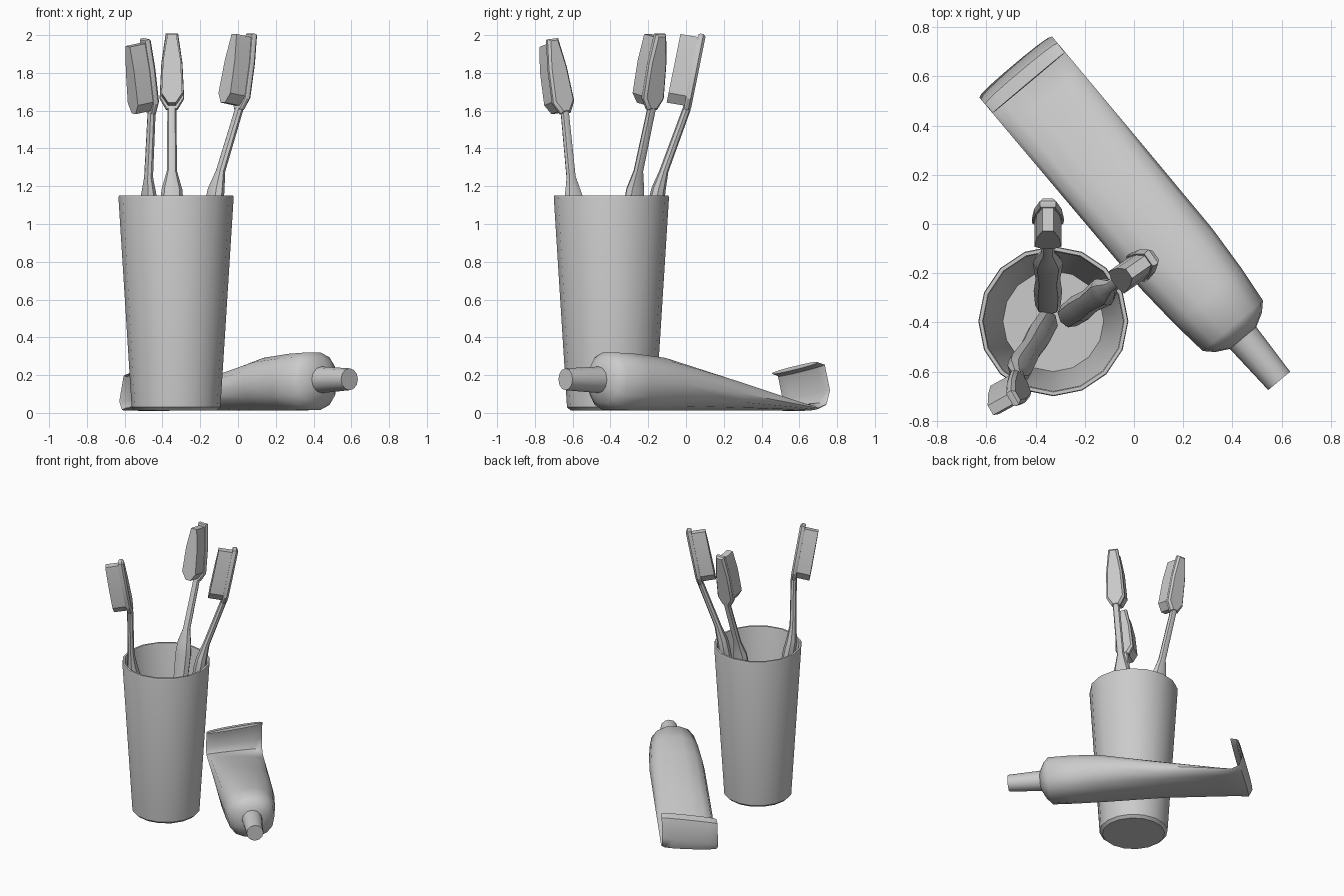
import bpy, bmesh
from math import sin, cos, pi, radians, copysign
from mathutils import Vector, Matrix

if "Cube" in bpy.data.objects:
    bpy.data.objects.remove(bpy.data.objects["Cube"])

grey = bpy.data.materials.new("plain grey")
grey.use_nodes = True
grey.diffuse_color = (0.6, 0.6, 0.6, 1)
grey.node_tree.nodes["Principled BSDF"].inputs["Base Color"].default_value = (0.6, 0.6, 0.6, 1)


def finish(name, bm, matrix, smooth=40):
    bmesh.ops.recalc_face_normals(bm, faces=bm.faces)
    mesh = bpy.data.meshes.new(name)
    bm.to_mesh(mesh)
    bm.free()
    mesh.transform(matrix)
    mesh.materials.append(grey)
    obj = bpy.data.objects.new(name, mesh)
    bpy.context.collection.objects.link(obj)
    bpy.ops.object.select_all(action="DESELECT")
    obj.select_set(True)
    bpy.context.view_layer.objects.active = obj
    bpy.ops.object.shade_smooth_by_angle(angle=radians(smooth))
    return obj


def loft(name, rings, matrix, smooth=40):
    """Skin a list of point rings and cap both ends."""
    bm = bmesh.new()
    rows = [[bm.verts.new(p) for p in ring] for ring in rings]
    n = len(rows[0])
    for a, b in zip(rows, rows[1:]):
        for i in range(n):
            j = (i + 1) % n
            bm.faces.new((a[i], a[j], b[j], b[i]))
    bm.faces.new(rows[0])
    bm.faces.new(rows[-1])
    return finish(name, bm, matrix, smooth)


def oval(centre, u, v, n=12, power=1.0):
    """Ring of points; a power under 1 squares it off."""
    def bend(c):
        return copysign(abs(c) ** power, c) if abs(c) > 1e-6 else 0
    centre, u, v = Vector(centre), Vector(u), Vector(v)
    return [centre + u * bend(cos(2 * pi * i / n)) + v * bend(sin(2 * pi * i / n))
            for i in range(n)]


# Tapered cup: up the outside, over the rim, down the inside
cup_profile = [(0.215, 0.012), (0.235, 0.03), (0.305, 1.14), (0.302, 1.152),
               (0.288, 1.152), (0.284, 1.14), (0.205, 0.06)]
loft("cup", [oval((0, 0, z), (r, 0, 0), (0, r, 0), 16) for r, z in cup_profile],
     Matrix.Translation((-0.328, -0.395, 0)))

# Squeezed tube lying on its side; local x is across, local y runs to the nozzle
along = Vector((0.643, -0.766, 0))
across = Vector((0.766, 0.643, 0))
tube_frame = Matrix.Translation(across * 0.042) @ Matrix(
    (across, along, (0, 0, 1))).transposed().to_4x4()

# position, centre height, half width, half height, pitch, roll rise
sections = [
    (-0.715, 0.238, 0.19, 0.010, 170, 0.03), (-0.762, 0.225, 0.193, 0.014, 130, 0.03),
    (-0.798, 0.090, 0.193, 0.013, 80, 0.03), (-0.775, 0.032, 0.193, 0.016, 40, 0.015),
    (-0.72, 0.026, 0.193, 0.016, 0, 0), (-0.62, 0.040, 0.193, 0.028, 0, 0),
    (-0.2, 0.100, 0.192, 0.088, 0, 0), (0.22, 0.152, 0.190, 0.142, 0, 0),
    (0.42, 0.163, 0.177, 0.153, 0, 0), (0.575, 0.168, 0.160, 0.156, 0, 0),
    (0.61, 0.173, 0.125, 0.122, 0, 0), (0.64, 0.175, 0.070, 0.070, 0, 0)]
rings = []
for s, z, w, h, pitch, rise in sections:
    a = radians(pitch)
    rings.append(oval((0, s, z), (w, 0, rise), (0, h * sin(a), h * cos(a)), 14, 0.85))
loft("paste_tube", rings, tube_frame, 50)

# Tapered nozzle cap
loft("tube_cap", [oval((0, s, z), (r, 0, 0), (0, 0, r))
                  for s, z, r in ((0.62, 0.175, 0.071), (0.868, 0.178, 0.058))], tube_frame)


def outline(y, grow, narrow):
    """Long eight-sided head outline at depth y."""
    half = [(0.03, 1.6 + grow), (0.065, 1.66 + grow * 0.6),
            (0.056, 1.85), (0.033, 2.01 - grow)]
    half = [(x - narrow, z) for x, z in half]
    lean = lambda z: y + 0.03 * (z - 1.6)
    return ([Vector((x, lean(z), z)) for x, z in half]
            + [Vector((-x, lean(z), z)) for x, z in reversed(half)])


def brush(label, base, lean, azimuth, size):
    axis = Vector((*lean, 1)).normalized()
    back = Vector((cos(radians(azimuth)), sin(radians(azimuth)), 0))
    back = (back - axis * back.dot(axis)).normalized()
    frame = (Matrix.Translation(base)
             @ Matrix((back.cross(axis), back, axis)).transposed().to_4x4()
             @ Matrix.Scale(size, 4))
    # Handle swells, pinches, swells again, then bends back as a slim neck
    steps = [(0, 0, 0.040, 0.030), (0.06, 0, 0.052, 0.040), (0.4, 0, 0.058, 0.044),
             (0.7, 0, 0.050, 0.038), (1.08, 0, 0.062, 0.044), (1.16, 0, 0.055, 0.038),
             (1.26, 0.012, 0.027, 0.024), (1.6, 0.075, 0.024, 0.022),
             (1.66, 0.08, 0.024, 0.014)]
    loft(label + "_handle", [oval((0, y, z), (w, 0, 0), (0, d, 0), 8)
                             for z, y, w, d in steps], frame)
    # Head plate with softened edges, and the bristle block in front of it
    loft(label + "_head", [outline(0.06, 0.004, 0.004), outline(0.068, 0, 0),
                           outline(0.085, 0, 0), outline(0.098, 0.012, 0.012)], frame, 30)
    loft(label + "_bristles", [outline(0.065, 0.02, 0.01),
                               outline(-0.035, 0.02, 0.01)], frame, 30)


turn = radians(35)
brush("back_brush", (-0.35, -0.34, 0.04), (0, 0.17), 90, 1.0)
brush("left_brush", (-0.275, -0.38, 0.04), (0.17 * cos(turn), 0.17 * sin(turn)), 35, 1.0)
brush("front_brush", (-0.345, -0.385, 0.04), (-0.115, -0.19), 30, 0.98)
